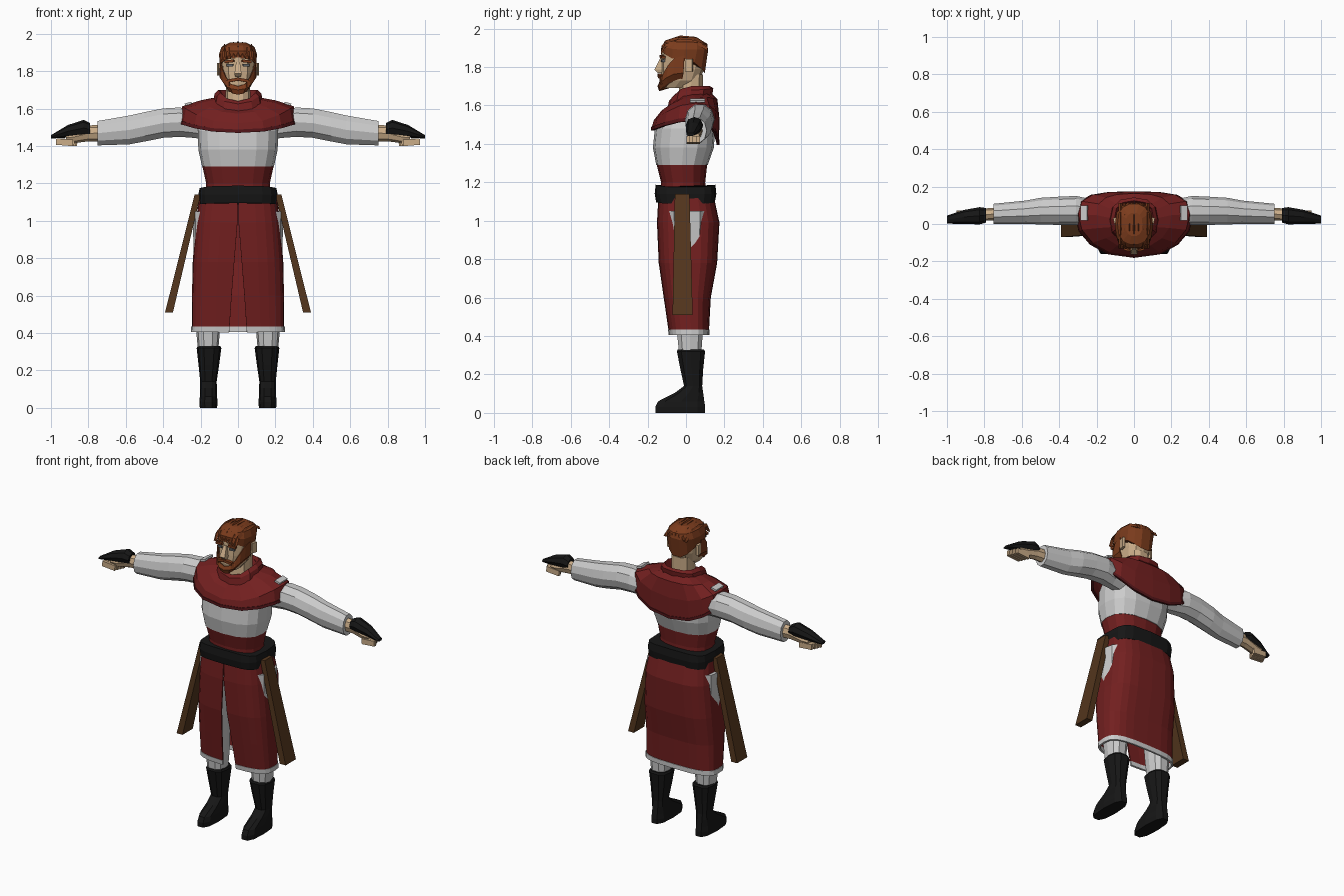
import bpy, bmesh
from math import sin, cos, pi, copysign
from mathutils import Matrix

COL = {"red": (.17, .014, .014), "dark_red": (.09, .008, .01), "white": (.72, .72, .72),
       "black": (.008, .008, .008), "skin": (.6, .42, .25), "hair": (.2, .045, .012),
       "wood": (.085, .036, .012), "eye": (.12, .13, .14)}
MATS = {}


def mat(key):
    if key not in MATS:
        MATS[key] = bpy.data.materials.new(key)
        MATS[key].diffuse_color = (*COL[key], 1)
    return MATS[key]


def finish(name, bm, color, mirror=False, thick=0):
    me = bpy.data.meshes.new(name)
    bm.to_mesh(me)
    bm.free()
    ob = bpy.data.objects.new(name, me)
    bpy.context.collection.objects.link(ob)
    if color:
        me.materials.append(mat(color))
    if thick:
        m = ob.modifiers.new("Thickness", "SOLIDIFY")
        m.thickness, m.offset = thick, 0
    if mirror:
        ob.modifiers.new("Mirror", "MIRROR")
    return ob


def loft(name, rings, color=None, mirror=False, closed=True, caps=True, thick=0):
    """Skin a list of equal-length point rings."""
    bm = bmesh.new()
    vs = [[bm.verts.new(p) for p in r] for r in rings]
    n = len(rings[0])
    for a, b in zip(vs, vs[1:]):
        for i in range(n if closed else n - 1):
            j = (i + 1) % n
            bm.faces.new((a[i], a[j], b[j], b[i]))
    if closed and caps:
        bm.faces.new(vs[0][::-1])
        bm.faces.new(vs[-1])
    bmesh.ops.recalc_face_normals(bm, faces=bm.faces)
    return finish(name, bm, color, mirror, thick)


def box(name, loc, size, color=None, mirror=True, ry=0, rz=0):
    bm = bmesh.new()
    bmesh.ops.create_cube(bm, size=1, matrix=Matrix.Translation(loc) @ Matrix.Rotation(rz, 4, "Z")
                          @ Matrix.Rotation(ry, 4, "Y") @ Matrix.Diagonal((*size, 1)))
    return finish(name, bm, color, mirror)


def ring(rx, y0, y1, zf, zs=None, zb=None, cx=0, n=16, e=.8, sh=0, arc=None):
    """Horizontal superellipse; height may differ at front, side and back."""
    zs = zf if zs is None else zs
    zb = zf if zb is None else zb
    ang = [2 * pi * i / n for i in range(n)] if arc is None else \
        [arc[0] + (arc[1] - arc[0]) * i / n for i in range(n + 1)]
    pts = []
    for a in ang:
        c, s = cos(a), sin(a)
        x = copysign(abs(c) ** e, c) * rx + cx
        y = (y0 + y1) / 2 + copysign(abs(s) ** e, s) * (y1 - y0) / 2 + sh * c * c
        pts.append((x, y, zs + ((zf if s < 0 else zb) - zs) * s * s))
    return pts


def ring_x(x, y0, y1, z0, z1, n=10):
    """Ring across the x axis, for arms and hands."""
    return [(x, (y0 + y1) / 2 + (y1 - y0) / 2 * cos(2 * pi * i / n),
             (z0 + z1) / 2 + (z1 - z0) / 2 * sin(2 * pi * i / n)) for i in range(n)]


def rect(x0, x1, y0, y1, z):
    return [(x0, y0, z), (x1, y0, z), (x1, y1, z), (x0, y1, z)]


# Torso
loft("waist", [ring(.175, -.13, .105, 1.1), ring(.17, -.13, .1, 1.2), ring(.19, -.152, .11, 1.29)], "red")
loft("chest", [ring(.192, -.155, .113, 1.29), ring(.212, -.172, .145, 1.38), ring(.215, -.162, .152, 1.48),
               ring(.2, -.125, .135, 1.55), ring(.12, -.08, .11, 1.6)])

# Mantle, its dark hem, shoulder patches and collar
loft("mantle", [ring(.09, -.06, .11, 1.6, 1.66, 1.68, e=.85),
                ring(.2, -.125, .16, 1.57, 1.64, 1.63, e=.85, sh=.03),
                ring(.295, -.165, .17, 1.52, 1.61, 1.53, e=.85, sh=.05),
                ring(.308, -.174, .168, 1.485, 1.535, 1.41, e=.85, sh=.05)], "red", caps=False, thick=.008)
loft("mantle_hem", [ring(.308, -.174, .168, 1.488, 1.538, 1.413, e=.85, sh=.05),
                    ring(.31, -.174, .167, 1.47, 1.52, 1.395, e=.85, sh=.05)], "dark_red", caps=False, thick=.014)
box("shoulder_patch", (.266, .06, 1.626), (.036, .08, .012), "white", ry=.3)
loft("collar", [ring(.135, -.1, .135, 1.57, 1.63, 1.64, n=12), ring(.125, -.088, .142, 1.625, 1.68, 1.69, n=12),
                ring(.105, -.07, .125, 1.64, 1.7, 1.7, n=12), ring(.075, -.05, .1, 1.59, 1.64, 1.65, n=12)],
     "red", caps=False)

# Belt and skirt with front slit
loft("belt", [ring(.208, -.155, .15, 1.095, 1.088, 1.095, e=.5), ring(.212, -.163, .158, 1.14, e=.5),
              ring(.205, -.158, .153, 1.188, 1.175, 1.188, e=.5)], "black")


def skirt_ring(rx, y0, y1, z, gap):
    return ring(rx, y0, y1, z, n=24, e=.62, arc=(-pi / 2 + gap, 1.5 * pi - gap))


skirt = [(.205, -.14, .142, 1.12, .0005), (.222, -.147, .17, .99, .001), (.238, -.138, .158, .78, .018),
         (.242, -.112, .125, .6, .042), (.243, -.088, .116, .435, .066)]
loft("skirt", [skirt_ring(*r) for r in skirt], "red", closed=False, thick=.008)
loft("skirt_trim", [skirt_ring(.244, -.088, .117, .435, .066), skirt_ring(.245, -.084, .116, .405, .07)],
     "white", closed=False, thick=.012)

# Scabbard planks hanging at the hips
loft("scabbard", [rect(.2, .232, -.058, .018, 1.14), rect(.348, .39, -.07, .035, .51)], "wood", mirror=True)

# Legs and boots
loft("trouser_leg", [ring(rx, a, b, z, cx=.16, n=10) for rx, a, b, z in
                     ((.052, -.035, .08, .28), (.064, -.05, .09, .42), (.075, -.075, .095, .7),
                      (.082, -.1, .11, 1.05))], None, mirror=True)
loft("boot", [ring(rx, a, b, z, cx=cx, n=10, e=.75) for cx, rx, a, b, z in
              ((.158, .046, -.165, .105, 0), (.158, .049, -.165, .105, .03), (.158, .046, -.15, .1, .06),
               (.158, .045, -.06, .092, .105), (.158, .044, -.012, .086, .14), (.156, .055, -.032, .092, .23),
               (.155, .066, -.05, .102, .32), (.155, .06, -.045, .095, .33))], "black", mirror=True)

# Arms and hands
loft("sleeve", [ring_x(*r) for r in
                ((.15, .02, .12, 1.43, 1.56), (.24, .0, .135, 1.44, 1.59), (.31, -.005, .15, 1.445, 1.61),
                 (.4, -.005, .146, 1.44, 1.605), (.5, -.002, .14, 1.42, 1.585), (.58, 0, .125, 1.405, 1.567),
                 (.75, 0, .108, 1.4, 1.537))], None, mirror=True)
loft("wrist", [ring_x(.7, .02, .09, 1.425, 1.515, 8), ring_x(.8, .018, .083, 1.425, 1.51, 8),
               ring_x(.88, .008, .075, 1.415, 1.48, 8), ring_x(.92, .01, .07, 1.42, 1.47, 8)], "skin", mirror=True)
loft("glove", [ring_x(*r, 8) for r in
               ((.79, .008, .085, 1.455, 1.522), (.825, -.002, .09, 1.452, 1.54), (.91, 0, .075, 1.445, 1.512),
                (1.0, .002, .045, 1.44, 1.458))], "black", mirror=True)
for i in range(4):
    box("finger_%d" % (i + 1), (.928 - .008 * i, .01 + .018 * i, 1.42), (.09, .017, .034), "skin", ry=-.08)

# Neck and head
loft("neck", [ring(.068, -.05, .09, 1.58, n=10), ring(.064, -.03, .09, 1.76, n=10)], "skin")
loft("head", [ring(rx, a, b, z, n=12) for rx, a, b, z in
              ((.05, -.12, .0, 1.69), (.075, -.13, .07, 1.73), (.088, -.13, .095, 1.79),
               (.092, -.126, .105, 1.87), (.075, -.1, .09, 1.93), (.03, -.05, .04, 1.95))], "skin")
loft("nose", [rect(-.01, .01, -.133, -.11, 1.85), rect(-.019, .019, -.164, -.11, 1.787),
              rect(-.014, .014, -.145, -.11, 1.768)], "skin")
box("ear", (.1, .015, 1.81), (.016, .038, .065), "skin", rz=-.25)
box("eye", (.042, -.118, 1.832), (.034, .02, .012), "eye", rz=.15)
box("eyebrow", (.045, -.122, 1.853), (.05, .022, .014), "hair", ry=.12, rz=.2)

# Hair cap with combed-back strands
loft("hair", [ring(.096, -.128, .1, 1.885, 1.835, 1.765, n=14), ring(.102, -.13, .118, 1.91, 1.89, 1.89, n=14),
              ring(.088, -.108, .108, 1.938, 1.93, 1.922, n=14), ring(.045, -.065, .06, 1.953, n=14)], "hair")
for i in range(-3, 4):
    x, d = i * .024, .004 * abs(i)
    path = ((-.13, 1.885), (-.11, 1.925), (-.03, 1.952), (.05, 1.945), (.112, 1.908))
    loft("hair_strand_%d" % (i + 4),
         [[(x - .011, y, z - .012 - d), (x + .011, y, z - .012 - d), (x, y, z + .012 - d * 1.4)]
          for y, z in path], "hair")

# Beard wrapping the jaw, moustache and its corners
front = dict(n=10, arc=(pi, 2 * pi))
loft("beard", [ring(.097, -.136, .12, 1.718, 1.86, **front), ring(.096, -.146, .12, 1.7, 1.77, **front),
               ring(.07, -.138, .1, 1.677, 1.735, **front), ring(.045, -.08, .06, 1.695, 1.73, **front)],
     "hair", closed=False, thick=.006)
box("moustache", (.024, -.134, 1.753), (.054, .022, .016), "hair", ry=.18, rz=.12)
box("moustache_corner", (.05, -.12, 1.732), (.016, .03, .04), "hair", rz=.3)
